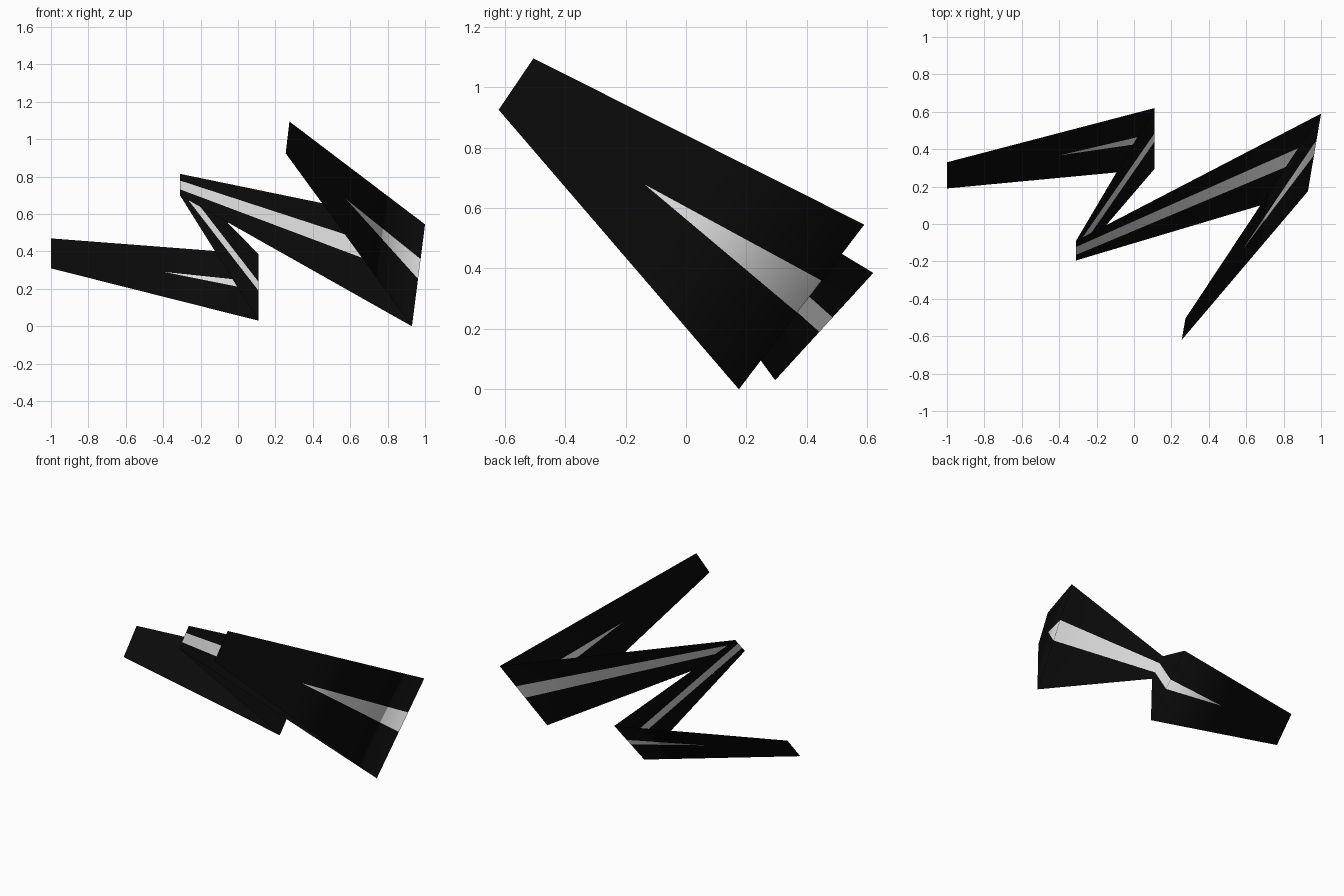
import bpy, bmesh
from mathutils import Vector

if "Cube" in bpy.data.objects:
    bpy.data.objects.remove(bpy.data.objects["Cube"])


def material(name, value):
    m = bpy.data.materials.new(name)
    m.diffuse_color = (value, value, value, 1)
    m.use_nodes = True
    m.node_tree.nodes["Principled BSDF"].inputs["Base Color"].default_value = m.diffuse_color
    return m


# Stations along the folded ribbon: low edge, high edge
left_end = (Vector((-1.0, 0.19, 0.31)), Vector((-1.0, 0.33, 0.47)))
fold_1 = (Vector((0.11, 0.295, 0.03)), Vector((0.11, 0.62, 0.385)))
fold_2 = (Vector((-0.31, -0.195, 0.70)), Vector((-0.31, -0.09, 0.815)))
fold_3 = (Vector((0.93, 0.175, 0.0)), Vector((1.0, 0.59, 0.545)))
top_end = (Vector((0.255, -0.62, 0.925)), Vector((0.275, -0.505, 1.095)))


def between(a, b, t):
    return (a[0].lerp(b[0], t), a[1].lerp(b[1], t))


# Each station with the stripe limits as fractions of the ribbon width
stations = [
    (left_end, 0.5, 0.5),
    (between(fold_1, left_end, 0.46), 0.5, 0.5),
    (fold_1, 0.45, 0.585),
    (fold_2, 0.28, 0.69),
    (fold_3, 0.465, 0.66),
    (between(fold_3, top_end, 0.55), 0.5, 0.5),
    (top_end, 0.5, 0.5),
]

# Zigzag ribbon with a pale stripe that tapers to a point at both ends
bm = bmesh.new()
rows = []
for (low, high), f0, f1 in stations:
    a = bm.verts.new(low)
    b = bm.verts.new(low.lerp(high, f0))
    c = b if f0 == f1 else bm.verts.new(low.lerp(high, f1))
    d = bm.verts.new(high)
    rows.append((a, b, c, d))
for r, s in zip(rows, rows[1:]):
    for i in range(3):
        corners = list(dict.fromkeys((r[i], r[i + 1], s[i + 1], s[i])))
        if len(corners) > 2:
            face = bm.faces.new(corners)
            face.material_index = 1 if i == 1 else 0
            face.smooth = True

mesh = bpy.data.meshes.new("zigzag_ribbon")
bm.to_mesh(mesh)
bm.free()
mesh.materials.append(material("black", 0.003))
mesh.materials.append(material("pale_grey", 0.75))
ribbon = bpy.data.objects.new("zigzag_ribbon", mesh)
bpy.context.collection.objects.link(ribbon)
